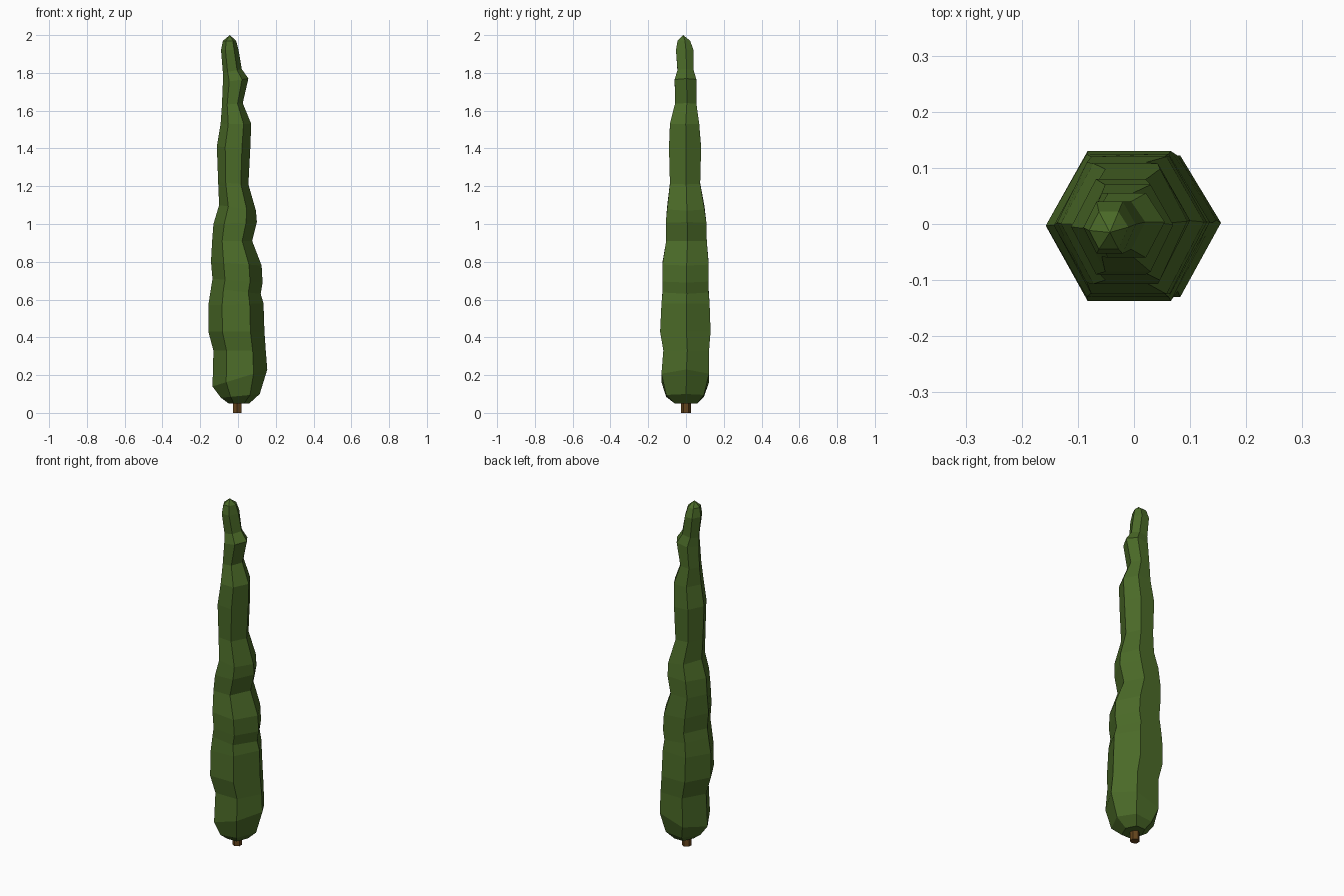
import bpy, bmesh, math

def material(name, rgb):
    m = bpy.data.materials.new(name)
    m.diffuse_color = (*rgb, 1)
    return m

def finish(name, bm, mat):
    bmesh.ops.recalc_face_normals(bm, faces=bm.faces)
    me = bpy.data.meshes.new(name)
    bm.to_mesh(me)
    bm.free()
    me.materials.append(mat)
    ob = bpy.data.objects.new(name, me)
    bpy.context.collection.objects.link(ob)
    return ob

green = material("leaf green", (0.07, 0.145, 0.021))
brown = material("bark brown", (0.13, 0.06, 0.012))

# Foliage: six-sided loft. Per ring: left z, left x, right z, right x, front y, back y
rings = [
    (.05, -.05, .05, .06, -.06, .06),
    (.08, -.09, .10, .115, -.105, .095),
    (.14, -.135, .23, .155, -.13, .122),
    (.33, -.13, .33, .147, -.12, .122),
    (.43, -.157, .43, .14, -.137, .13),
    (.57, -.157, .58, .135, -.13, .125),
    (.66, -.143, .63, .12, -.124, .12),
    (.71, -.135, .69, .13, -.125, .12),
    (.80, -.143, .78, .125, -.125, .12),
    (.91, -.137, .91, .075, -.105, .11),
    (1.0, -.13, 1.01, .10, -.107, .108),
    (1.1, -.10, 1.07, .095, -.10, .098),
    (1.22, -.105, 1.21, .055, -.085, .075),
    (1.41, -.112, 1.4, .065, -.09, .08),
    (1.53, -.092, 1.53, .07, -.085, .07),
    (1.63, -.085, 1.64, .025, -.058, .055),
    (1.75, -.08, 1.77, .055, -.06, .055),
    (1.80, -.08, 1.82, .02, -.045, .04),
    (1.92, -.09, 1.92, .003, -.053, .04),
    (1.97, -.08, 1.97, -.01, -.045, .022),
]
bm = bmesh.new()
loops = []
for zl, xl, zr, xr, yf, yb in rings:
    def point(t, y):
        return bm.verts.new((xl + (xr - xl) * t, y, zl + (zr - zl) * t))
    mid = (yf + yb) / 2
    loops.append([point(0, mid), point(.25, yf), point(.75, yf),
                  point(1, mid + .006), point(.75, yb), point(.25, yb)])
for a, b in zip(loops, loops[1:]):
    for i in range(6):
        j = (i + 1) % 6
        bm.faces.new((a[i], a[j], b[j], b[i]))
bm.faces.new(loops[0])
tip = bm.verts.new((-.043, -.015, 2.0))
for i in range(6):
    bm.faces.new((loops[-1][i], loops[-1][(i + 1) % 6], tip))
finish("foliage", bm, green)

# Trunk: short hexagonal stub
bm = bmesh.new()
bmesh.ops.create_cone(bm, cap_ends=True, segments=6, radius1=.026, radius2=.026, depth=.08)
bmesh.ops.translate(bm, verts=bm.verts, vec=(-.005, 0, .04))
finish("trunk", bm, brown)
